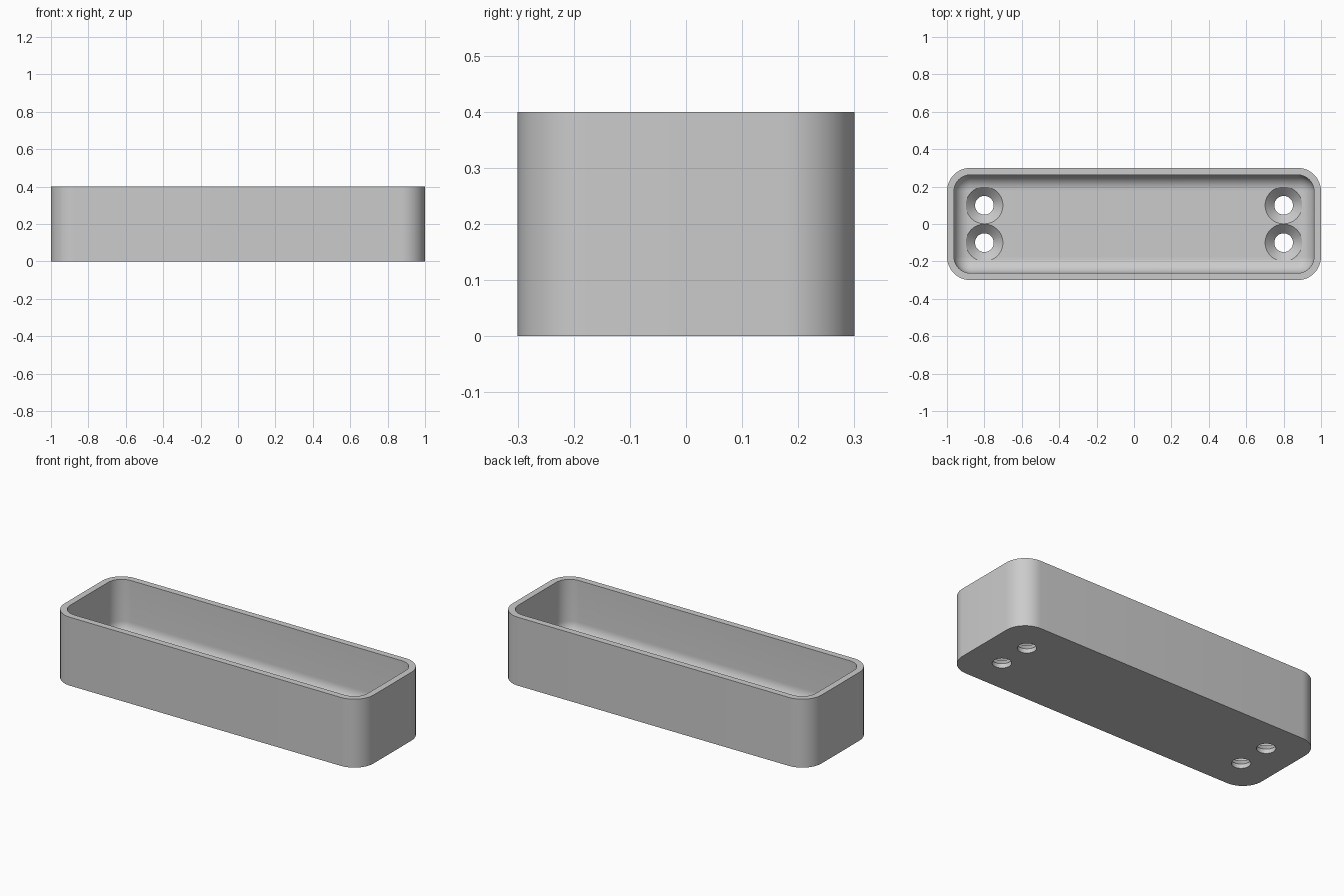
import bpy
import bmesh
from math import sin, cos, pi, radians

cube = bpy.data.objects.get("Cube")
if cube:
    bpy.data.objects.remove(cube, do_unlink=True)

HALF_X, HALF_Y, HEIGHT = 1.0, 0.3, 0.4
CORNER, WALL, FLOOR, FILLET = 0.125, 0.0375, 0.075, 0.082
HOLE_R, SINK_R, HOLE_DEPTH = 0.05, 0.1, 0.025
CORNER_STEPS, FILLET_STEPS = 12, 10

grey = bpy.data.materials.new("light grey")
grey.use_nodes = True
colour = (0.6, 0.6, 0.6, 1)
grey.diffuse_color = colour
grey.node_tree.nodes["Principled BSDF"].inputs["Base Color"].default_value = colour


def add_object(name, bm):
    bmesh.ops.recalc_face_normals(bm, faces=bm.faces)
    mesh = bpy.data.meshes.new(name)
    bm.to_mesh(mesh)
    bm.free()
    mesh.materials.append(grey)
    obj = bpy.data.objects.new(name, mesh)
    bpy.context.collection.objects.link(obj)
    return obj


def loft(bm, rings):
    """Skin a list of closed point rings and cap both ends."""
    loops = [[bm.verts.new(p) for p in ring] for ring in rings]
    for a, b in zip(loops, loops[1:]):
        for i in range(len(a)):
            j = (i + 1) % len(a)
            bm.faces.new((a[i], a[j], b[j], b[i]))
    bm.faces.new(loops[0])
    bm.faces.new(loops[-1])


def rounded_ring(inset, z):
    """Rounded rectangle, inset from the outer wall."""
    r = CORNER - inset
    points = []
    for k, (sx, sy) in enumerate([(1, 1), (-1, 1), (-1, -1), (1, -1)]):
        for i in range(CORNER_STEPS + 1):
            a = (k + i / CORNER_STEPS) * pi / 2
            points.append((sx * (HALF_X - CORNER) + r * cos(a),
                           sy * (HALF_Y - CORNER) + r * sin(a), z))
    return points


def circle_ring(x, y, r, z, n=48):
    return [(x + r * cos(2 * pi * i / n), y + r * sin(2 * pi * i / n), z) for i in range(n)]


# Tray shell: outer wall, rim, inner wall, floor fillet
rings = [rounded_ring(0, 0), rounded_ring(0, HEIGHT), rounded_ring(WALL, HEIGHT)]
for i in range(FILLET_STEPS + 1):
    a = i / FILLET_STEPS * pi / 2
    rings.append(rounded_ring(WALL + FILLET * (1 - cos(a)), FLOOR + FILLET * (1 - sin(a))))
bm = bmesh.new()
loft(bm, rings)
tray = add_object("tray", bm)

# Countersunk screw holes
bm = bmesh.new()
for x in (-0.8, 0.8):
    for y in (-0.1, 0.1):
        profile = [(HOLE_R, -0.1), (HOLE_R, HOLE_DEPTH), (SINK_R - 0.001, FLOOR), (SINK_R - 0.001, 0.2)]
        loft(bm, [circle_ring(x, y, r, z) for r, z in profile])
cutter = add_object("screw_hole_cutter", bm)
cutter.hide_render = True
cutter.hide_set(True)

cut = tray.modifiers.new("screw holes", "BOOLEAN")
cut.operation = "DIFFERENCE"
cut.solver = "EXACT"
cut.object = cutter

# Apply the cut, then shade smooth with sharp edges
bpy.ops.object.select_all(action="DESELECT")
bpy.context.view_layer.objects.active = tray
tray.select_set(True)
bpy.ops.object.modifier_apply(modifier=cut.name)
bpy.data.objects.remove(cutter, do_unlink=True)
bpy.ops.object.shade_smooth_by_angle(angle=radians(30))
